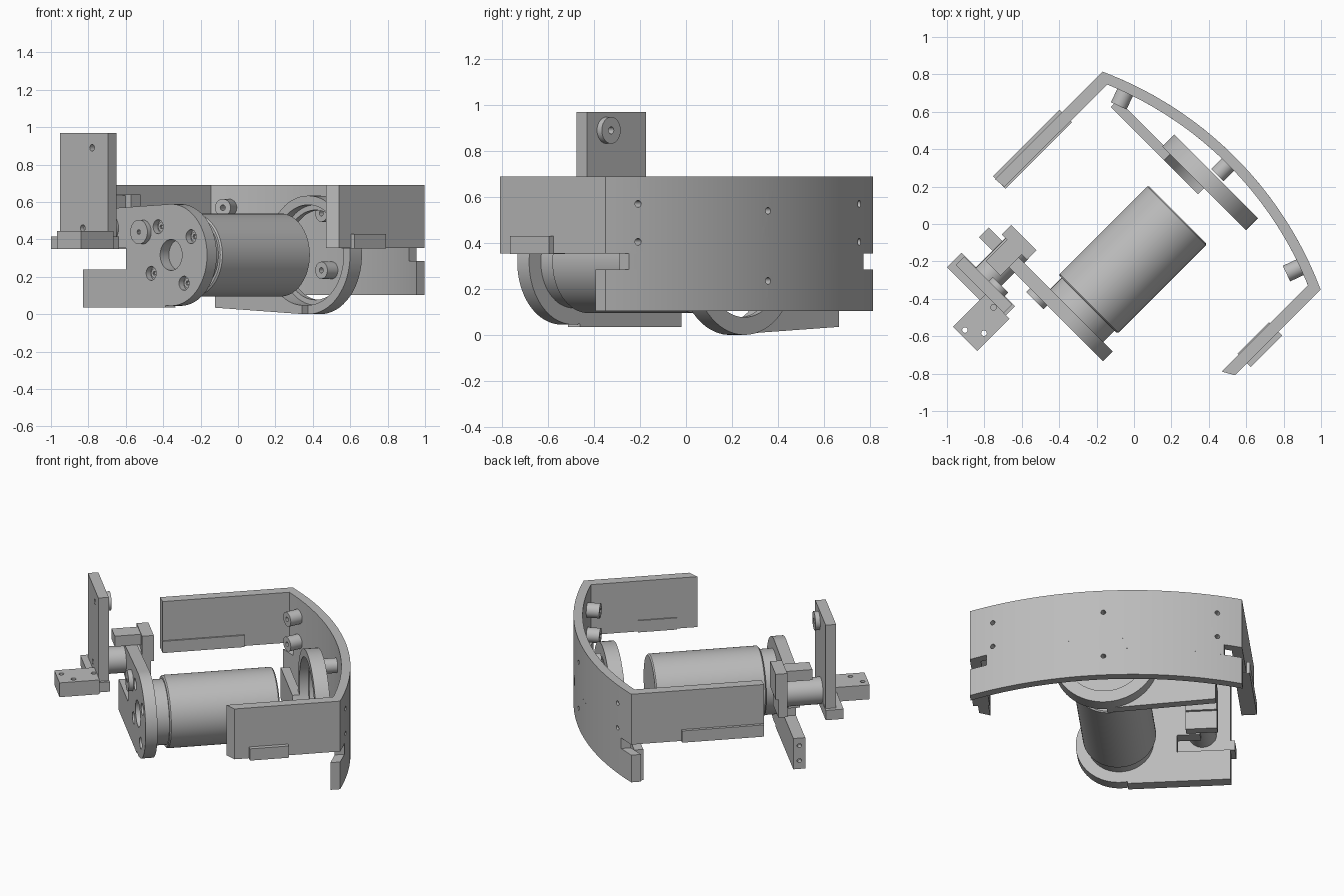
import bpy, bmesh
from math import sin, cos, asin, pi, radians
from mathutils import Matrix, Vector

cube = bpy.data.objects.get("Cube")
if cube:
    bpy.data.objects.remove(cube)

grey = bpy.data.materials.new("plain_grey")
grey.use_nodes = True
grey.diffuse_color = (0.5, 0.5, 0.5, 1)
grey.node_tree.nodes["Principled BSDF"].inputs["Base Color"].default_value = (0.5, 0.5, 0.5, 1)

# Everything is laid out along the motor axis (local x), then turned 45 degrees
TURN = Matrix.Rotation(pi / 4, 4, "Z")


def prism(name, pts, lo, hi, axis="z"):
    """Extrude an outline: (x, y) along z, or (y, z) along x."""
    bm = bmesh.new()
    place = (lambda p, h: (p[0], p[1], h)) if axis == "z" else (lambda p, h: (h, p[0], p[1]))
    face = bm.faces.new([bm.verts.new(place(p, lo)) for p in pts])
    out = bmesh.ops.extrude_face_region(bm, geom=[face])
    step = Vector(place((0, 0), hi - lo))
    bmesh.ops.translate(bm, vec=step, verts=[v for v in out["geom"] if isinstance(v, bmesh.types.BMVert)])
    bmesh.ops.recalc_face_normals(bm, faces=bm.faces)
    mesh = bpy.data.meshes.new(name)
    bm.to_mesh(mesh)
    bm.free()
    mesh.materials.append(grey)
    obj = bpy.data.objects.new(name, mesh)
    bpy.context.collection.objects.link(obj)
    obj.matrix_world = TURN
    return obj


def box(name, x, y, z):
    return prism(name, [(x[0], y[0]), (x[1], y[0]), (x[1], y[1]), (x[0], y[1])], z[0], z[1])


def arc(cx, cy, r, a, b, n):
    return [(cx + r * cos(a + (b - a) * i / n), cy + r * sin(a + (b - a) * i / n)) for i in range(n + 1)]


def rod(name, c, r, lo, hi, axis="x", n=32):
    return prism(name, arc(c[0], c[1], r, 0, 2 * pi, n)[:-1], lo, hi, axis)


def cut(obj, *cutters):
    """Subtract cutters and discard them."""
    bpy.context.view_layer.objects.active = obj
    for c in cutters:
        c.hide_render = True
        mod = obj.modifiers.new("hole", "BOOLEAN")
        mod.operation, mod.solver, mod.object = "DIFFERENCE", "EXACT", c
        bpy.ops.object.modifier_apply(modifier=mod.name)
        bpy.data.objects.remove(c)
    return obj


MID, AXIS_Z = -0.13, 0.317          # motor axis
HUB = (MID, AXIS_Z)

# Motor with chamfered ends and neck
motor = rod("motor_body", HUB, 0.222, -0.478, 0.199, n=64)
bevel = motor.modifiers.new("chamfer", "BEVEL")
bevel.width, bevel.segments = 0.008, 1
rod("motor_neck", HUB, 0.2, -0.57, -0.47, n=64)

# Motor plate: round end, upper lug, slot and lower arm
outline = arc(MID, AXIS_Z, 0.272, radians(-81), radians(-275), 48)
outline += [(0.35, 0.565), (0.35, 0.355), (0.21, 0.355), (0.21, 0.24),
            (0.535, 0.24), (0.535, 0.035), (-0.09, 0.035)]
plate = prism("motor_plate", outline, -0.636, -0.563, "x")
cut(plate, rod("shaft_hole", HUB, 0.083, -0.7, -0.5))
for i in range(4):
    a = radians(57 + 90 * i)
    c = (MID + 0.18 * cos(a), AXIS_Z + 0.18 * sin(a))
    cut(plate, rod("counterbore", c, 0.038, -0.7, -0.6, n=20))
    cut(rod("plate_screw", c, 0.026, -0.61, -0.59, n=20), rod("socket", c, 0.012, -0.7, -0.6, n=6))
lug = (0.085, 0.44)
cut(rod("lug_screw", lug, 0.065, -0.665, -0.63), rod("socket", lug, 0.013, -0.7, -0.65, n=8))

# Holes in the end of the lower arm
for z in (0.09, 0.19):
    hole = rod("arm_hole", (-0.6, -z), 0.014, 0.5, 0.6, "z", 12)
    hole.matrix_world = TURN @ Matrix.Rotation(-pi / 2, 4, "X")
    cut(plate, hole)

# Rear ring with a stepped bore and its arm
ring = rod("rear_ring", HUB, 0.317, 0.4, 0.49, n=64)
cut(ring, rod("bore", HUB, 0.24, 0.3, 0.6, n=64), rod("step", HUB, 0.268, 0.3, 0.455, n=64))
arm = prism("rear_arm", [(MID, 0.001), (0.53, 0.035), (0.53, 0.24), (MID, 0.24)], 0.355, 0.41, "x")
cut(arm, rod("arm_bore", HUB, 0.268, 0.3, 0.6, n=64))

# Curved panel: upper part with two wings, lower part with corner slots
R, T, HALF = 2.0, 0.055, 0.824
CX = -1.365
a_out, a_in = asin(HALF / R), asin((HALF - 0.065) / (R - T))
upper = arc(CX, MID, R, -a_out, a_out, 32) + [(-0.356, 0.695), (-0.35, 0.63)]
upper += arc(CX, MID, R - T, a_in, -a_in, 32) + [(-0.226, -0.89), (-0.19, -0.954)]
panel_top = prism("panel_upper", upper, 0.355, 0.69)


def band(half):
    o, i = asin(half / R), asin(half / (R - T))
    return arc(CX, MID, R, -o, o, 32) + arc(CX, MID, R - T, i, -i, 32)


prism("panel_middle", band(0.72), 0.285, 0.355)
panel_low = prism("panel_lower", band(HALF), 0.104, 0.285)

# Rails along the wing bottoms
box("left_rail", (-0.352, 0.15), (0.62, 0.714), (0.352, 0.43))
box("right_rail", (-0.1, 0.138), (-0.982, -0.882), (0.352, 0.43))

# Panel screws: radial bosses with through holes
tilt = asin(0.34)
for angle, heights in ((tilt, (0.57, 0.405)), (-tilt, (0.57, 0.405)), (0, (0.54, 0.235))):
    aim = TURN @ Matrix.Translation((CX, MID, 0)) @ Matrix.Rotation(angle, 4, "Z")
    for z in heights:
        boss = rod("panel_boss", (0, z), 0.046, R - T - 0.08, R - T + 0.01, n=28)
        boss.matrix_world = aim
        for target in (boss, panel_top if z > 0.355 else panel_low):
            drill = rod("drill", (0, z), 0.015, 1.8, 2.1, n=16)
            drill.matrix_world = aim
            cut(target, drill)

# Pivot bracket: block, top arm, pivot rod
box("pivot_block_upper", (-0.54, -0.468), (0.27, 0.46), (0.47, 0.64))
box("pivot_block_lower", (-0.54, -0.485), (0.27, 0.46), (0.35, 0.47))
box("pivot_arm", (-0.7, -0.54), (0.31, 0.42), (0.565, 0.635))
rod("pivot_rod", (0.35, 0.46), 0.083, -0.77, -0.53)

# Upright sensor plate, its base and foot
upright = box("upright_plate", (-0.828, -0.764), (0.156, 0.518), (0.41, 0.97))
cut(upright, rod("top_hole", (0.275, 0.89), 0.018, -0.9, -0.7, n=16),
    rod("pivot_hole", (0.346, 0.46), 0.018, -0.9, -0.8, n=16))
cut(rod("upright_washer", (0.275, 0.89), 0.058, -0.764, -0.735),
    rod("washer_hole", (0.275, 0.89), 0.016, -0.8, -0.7, n=16))
box("upright_base", (-0.87, -0.76), (0.139, 0.544), (0.35, 0.415))
foot = box("foot", (-1.073, -0.828), (0.113, 0.295), (0.35, 0.445))
for c in ((-1.04, 0.238), (-0.98, 0.154), (-0.846, 0.216)):
    cut(foot, rod("foot_hole", c, 0.015, 0.3, 0.5, "z", 16))

# Smooth the round surfaces and keep the edges sharp
bpy.ops.object.select_all(action="DESELECT")
for obj in bpy.context.collection.objects:
    if obj.type == "MESH" and grey.name in obj.data.materials:
        obj.select_set(True)
        bpy.context.view_layer.objects.active = obj
bpy.ops.object.shade_smooth_by_angle(angle=radians(30))
